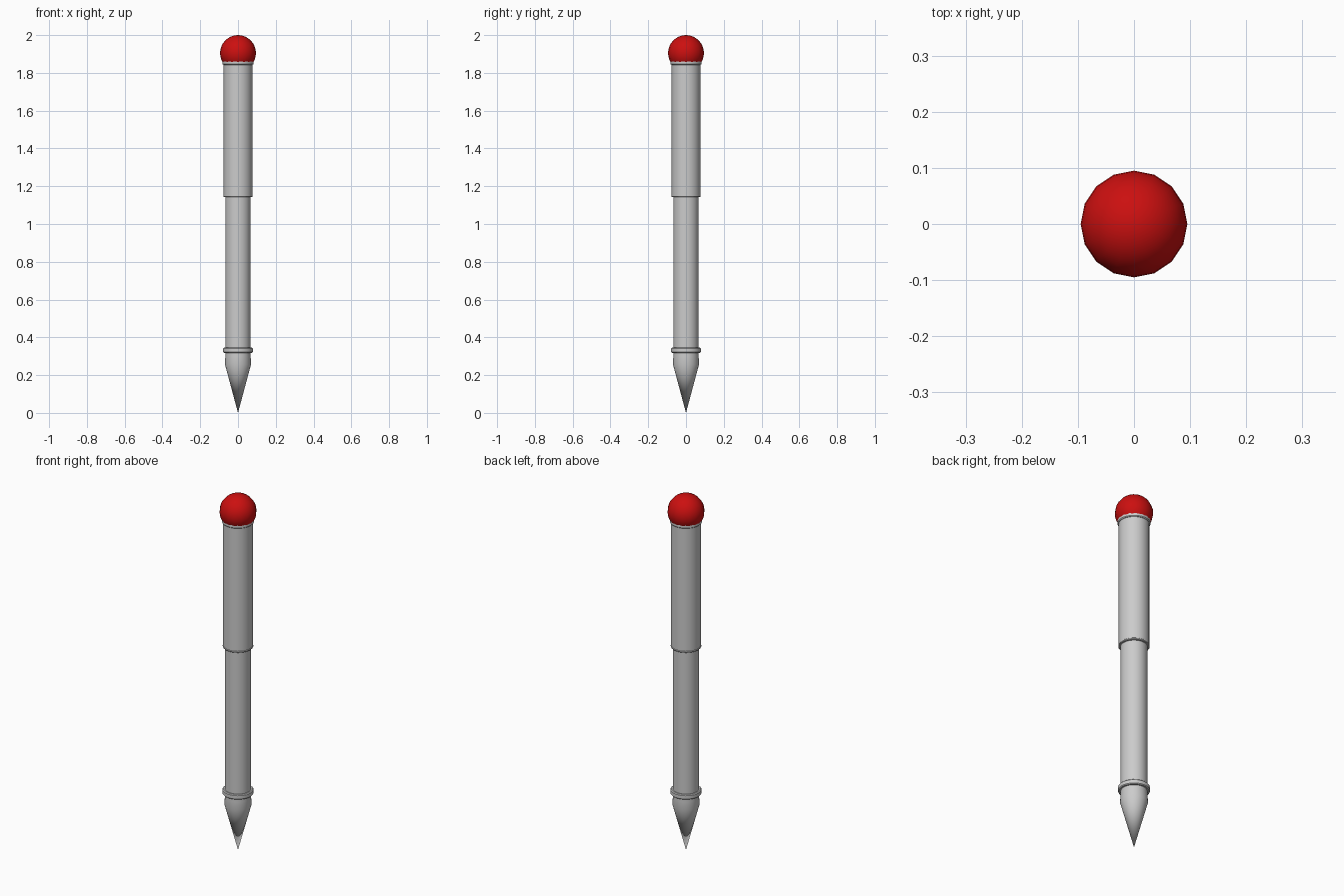
import bpy, bmesh, math

if "Cube" in bpy.data.objects:
    bpy.data.objects.remove(bpy.data.objects["Cube"])

SIDES = 32


def lathe(name, profile, sides=SIDES):
    """Spin a list of (radius, z) points around the z axis into a closed solid."""
    bm = bmesh.new()
    rings = []
    for r, z in profile:
        if r == 0:
            rings.append([bm.verts.new((0, 0, z))] * sides)
        else:
            rings.append([bm.verts.new((r * math.cos(2 * math.pi * i / sides),
                                        r * math.sin(2 * math.pi * i / sides), z))
                          for i in range(sides)])
    for low, high in zip(rings, rings[1:]):
        for i in range(sides):
            j = (i + 1) % sides
            bm.faces.new(dict.fromkeys((low[i], low[j], high[j], high[i])))
    if profile[0][0]:
        bm.faces.new(rings[0][::-1])
    if profile[-1][0]:
        bm.faces.new(rings[-1])
    bmesh.ops.recalc_face_normals(bm, faces=bm.faces)
    mesh = bpy.data.meshes.new(name)
    bm.to_mesh(mesh)
    bm.free()
    ob = bpy.data.objects.new(name, mesh)
    bpy.context.collection.objects.link(ob)
    smooth(ob)
    return ob


def smooth(ob):
    bpy.ops.object.select_all(action='DESELECT')
    ob.select_set(True)
    bpy.context.view_layer.objects.active = ob
    bpy.ops.object.shade_smooth_by_angle(angle=math.radians(35))


def band(name, radius, bottom, top, bevel):
    """Ring with softened outer edges."""
    return lathe(name, [(radius - bevel, bottom), (radius, bottom + bevel),
                        (radius, top - bevel), (radius - bevel, top)])


# Pointed tip and lower shaft
lathe("tip", [(0, 0), (0.069, 0.257), (0.067, 0.30), (0.067, 0.325)])
lathe("lower_shaft", [(0.067, 0.325), (0.067, 1.16)])
band("lower_ring", 0.079, 0.318, 0.345, 0.004)

# Upper sleeve with its bottom lip and top collar
lathe("upper_sleeve", [(0.076, 1.148), (0.076, 1.85)])
band("sleeve_lip", 0.078, 1.143, 1.153, 0.003)
band("top_collar", 0.082, 1.843, 1.865, 0.004)

# Red ball knob
bpy.ops.mesh.primitive_uv_sphere_add(segments=16, ring_count=16, radius=0.095,
                                     location=(0, 0, 1.905))
knob = bpy.context.object
knob.name = "ball_knob"
smooth(knob)
red = bpy.data.materials.new("red")
red.diffuse_color = (0.6, 0.005, 0.005, 1)
red.use_nodes = True
red.node_tree.nodes["Principled BSDF"].inputs["Base Color"].default_value = red.diffuse_color
knob.data.materials.append(red)
